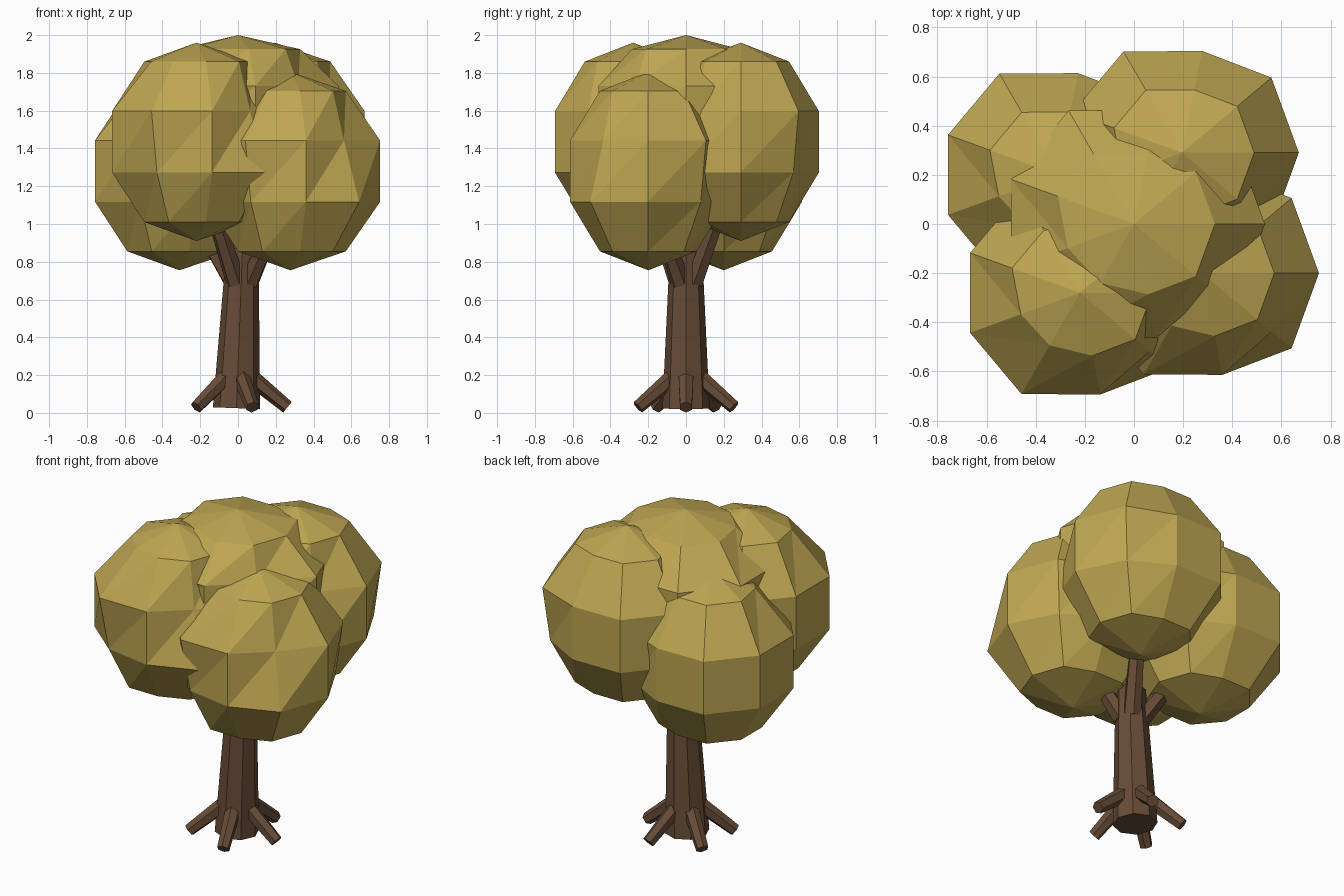
import bpy, bmesh, math
from mathutils import Vector

if "Cube" in bpy.data.objects:
    bpy.data.objects.remove(bpy.data.objects["Cube"])


def material(name, rgb):
    m = bpy.data.materials.new(name)
    m.diffuse_color = (*rgb, 1)
    m.use_nodes = True
    m.node_tree.nodes["Principled BSDF"].inputs["Base Color"].default_value = m.diffuse_color
    return m


LEAF = material("olive_leaf", (0.52, 0.385, 0.085))
BARK = material("brown_bark", (0.135, 0.072, 0.038))

# Dents that make the leaf balls irregular: (ring, column) -> radius factor
DENTS = {(1, 5): 0.87, (1, 6): 0.84, (2, 8): 0.78, (3, 1): 0.91, (3, 6): 0.88}


def add_object(name, bm, mat):
    bmesh.ops.recalc_face_normals(bm, faces=bm.faces)
    me = bpy.data.meshes.new(name)
    bm.to_mesh(me)
    bm.free()
    me.materials.append(mat)
    ob = bpy.data.objects.new(name, me)
    bpy.context.collection.objects.link(ob)
    return ob


def limb(name, a, b, r1, r2, sides):
    """Tapered flat-sided cylinder from a to b."""
    a, b = Vector(a), Vector(b)
    bm = bmesh.new()
    bmesh.ops.create_cone(bm, cap_ends=True, segments=sides,
                          radius1=r1, radius2=r2, depth=(b - a).length)
    ob = add_object(name, bm, BARK)
    ob.location = (a + b) / 2
    ob.rotation_mode = 'QUATERNION'
    ob.rotation_quaternion = (b - a).to_track_quat('Z', 'Y')
    return ob


def leaf_clump(name, c, r, rz, seg=9, rings=5):
    """Faceted ball with slightly flattened front and back."""
    bm = bmesh.new()
    c = Vector(c)
    loops = []
    for i in range(1, rings):
        t = math.pi * i / rings
        loop = []
        for j in range(seg):
            u = 2 * math.pi * j / seg
            rr = r * math.sin(t) * DENTS.get((i, j), 1)
            y = max(-0.87, min(0.87, math.sin(u))) * rr
            loop.append(bm.verts.new(c + Vector((rr * math.cos(u), y, rz * math.cos(t)))))
        loops.append(loop)
    top = bm.verts.new(c + Vector((0, 0, rz)))
    bottom = bm.verts.new(c - Vector((0, 0, rz)))
    for j in range(seg):
        k = (j + 1) % seg
        bm.faces.new((top, loops[0][j], loops[0][k]))
        bm.faces.new((bottom, loops[-1][k], loops[-1][j]))
        for p, q in zip(loops, loops[1:]):
            # split along the diagonal so dents stay crisp
            bm.faces.new((p[j], q[j], p[k]))
            bm.faces.new((q[j], q[k], p[k]))
    return add_object(name, bm, LEAF)


# Trunk, leaning slightly to the right
limb("trunk", (-0.008, 0, 0.025), (0.024, 0, 0.87), 0.125, 0.085, 8)

# Five roots spread around the base
for i in range(5):
    a = math.radians(72 * i)
    ca, sa = math.cos(a), math.sin(a)
    limb(f"root_{i + 1}", (0.06 * ca - 0.005, 0.06 * sa, 0.20),
         (0.267 * ca - 0.005, 0.267 * sa, 0.03), 0.046, 0.036, 6)

# Four outer leaf clumps, each carried by a branch
clumps = {
    "front_left": (-0.22, -0.28, 1.435),
    "front_right": (0.277, -0.20, 1.28),
    "back_left": (-0.31, 0.20, 1.28),
    "back_right": (0.195, 0.29, 1.435),
}
for name, (x, y, z) in clumps.items():
    leaf_clump(f"{name}_leaves", (x, y, z), 0.5, 0.525)
    limb(f"{name}_branch", (0.02 + x * 0.14, y * 0.14, 0.69),
         (x * 0.85, y * 0.85, z - 0.18), 0.054, 0.038, 6)

# Broad flat clump on top
leaf_clump("top_leaves", (0, 0, 1.61), 0.56, 0.39)
